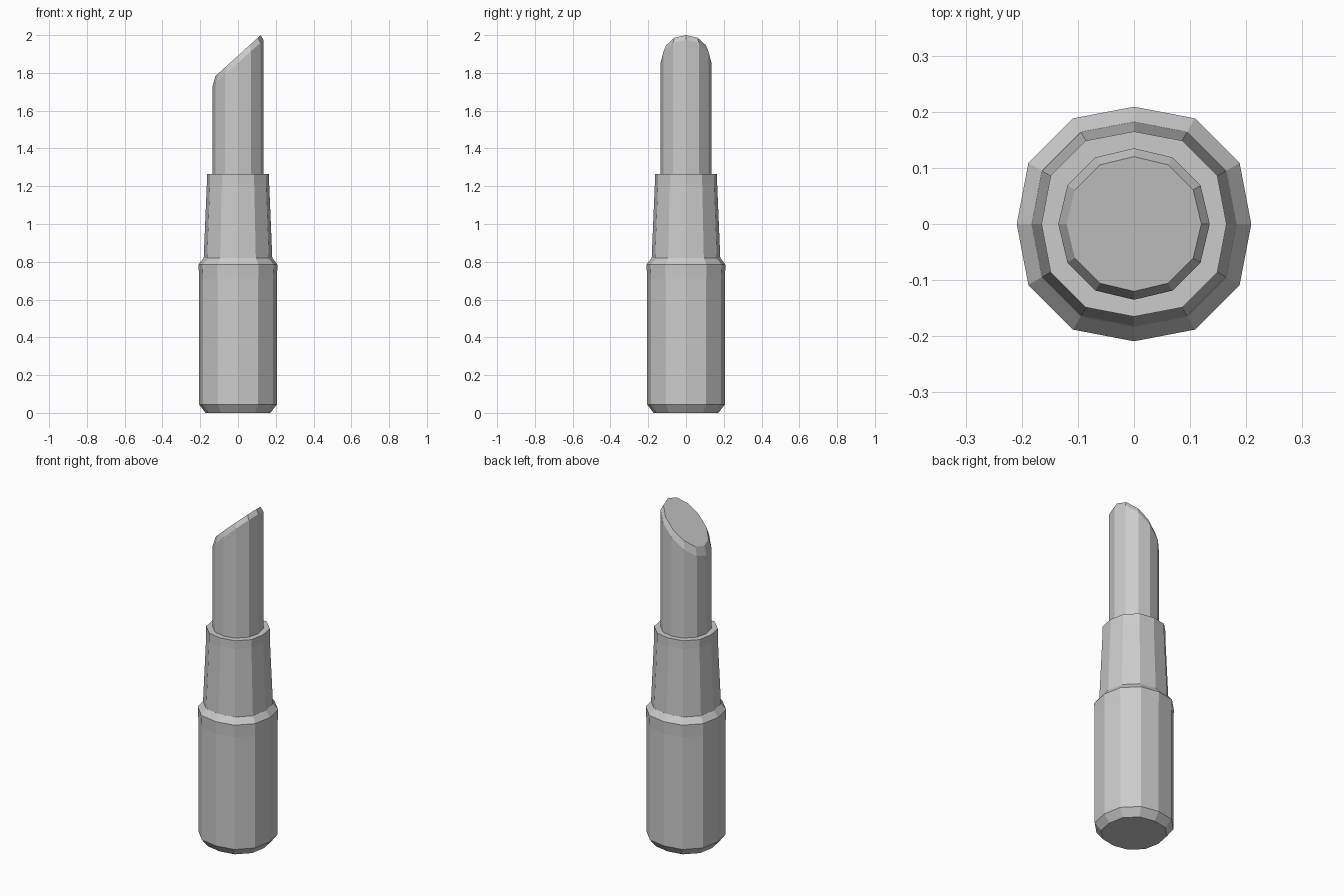
import bpy
import bmesh
from math import cos, sin, pi

cube = bpy.data.objects.get("Cube")
if cube:
    bpy.data.objects.remove(cube, do_unlink=True)

SIDES = 12

grey = bpy.data.materials.new("plain_grey")
grey.use_nodes = True
colour = (0.6, 0.6, 0.6, 1)
grey.diffuse_color = colour
grey.node_tree.nodes["Principled BSDF"].inputs["Base Color"].default_value = colour


def lathe(name, profile, bulge):
    """Stack capped rings of (radius, height, slope along x).
    Corners off the axes are pushed out by the bulge factor."""
    bm = bmesh.new()
    rings = []
    for radius, height, slope in profile:
        ring = []
        for i in range(SIDES):
            a = 2 * pi * i / SIDES
            r = radius * (bulge if i % 3 else 1)
            x, y = r * cos(a), r * sin(a)
            ring.append(bm.verts.new((x, y, height + slope * x)))
        rings.append(ring)
    for low, high in zip(rings, rings[1:]):
        for i in range(SIDES):
            j = (i + 1) % SIDES
            bm.faces.new((low[i], low[j], high[j], high[i]))
    bm.faces.new(rings[0][::-1])
    bm.faces.new(rings[-1])
    mesh = bpy.data.meshes.new(name)
    bm.to_mesh(mesh)
    bm.free()
    mesh.materials.append(grey)
    obj = bpy.data.objects.new(name, mesh)
    bpy.context.collection.objects.link(obj)
    return obj


# Base with chamfered foot and shoulder
lathe("base", [(0.172, 0, 0), (0.206, 0.045, 0), (0.206, 0.71, 0),
               (0.209, 0.785, 0), (0.182, 0.82, 0)], 1.04)

# Tapered sleeve with a straight lip
lathe("sleeve", [(0.182, 0.81, 0), (0.165, 1.215, 0), (0.165, 1.265, 0)], 1.04)

# Stick with a slanted, bevelled tip
lathe("stick", [(0.135, 1.2, 0), (0.135, 1.852, 0.905), (0.12, 1.891, 0.905)], 1.015)
